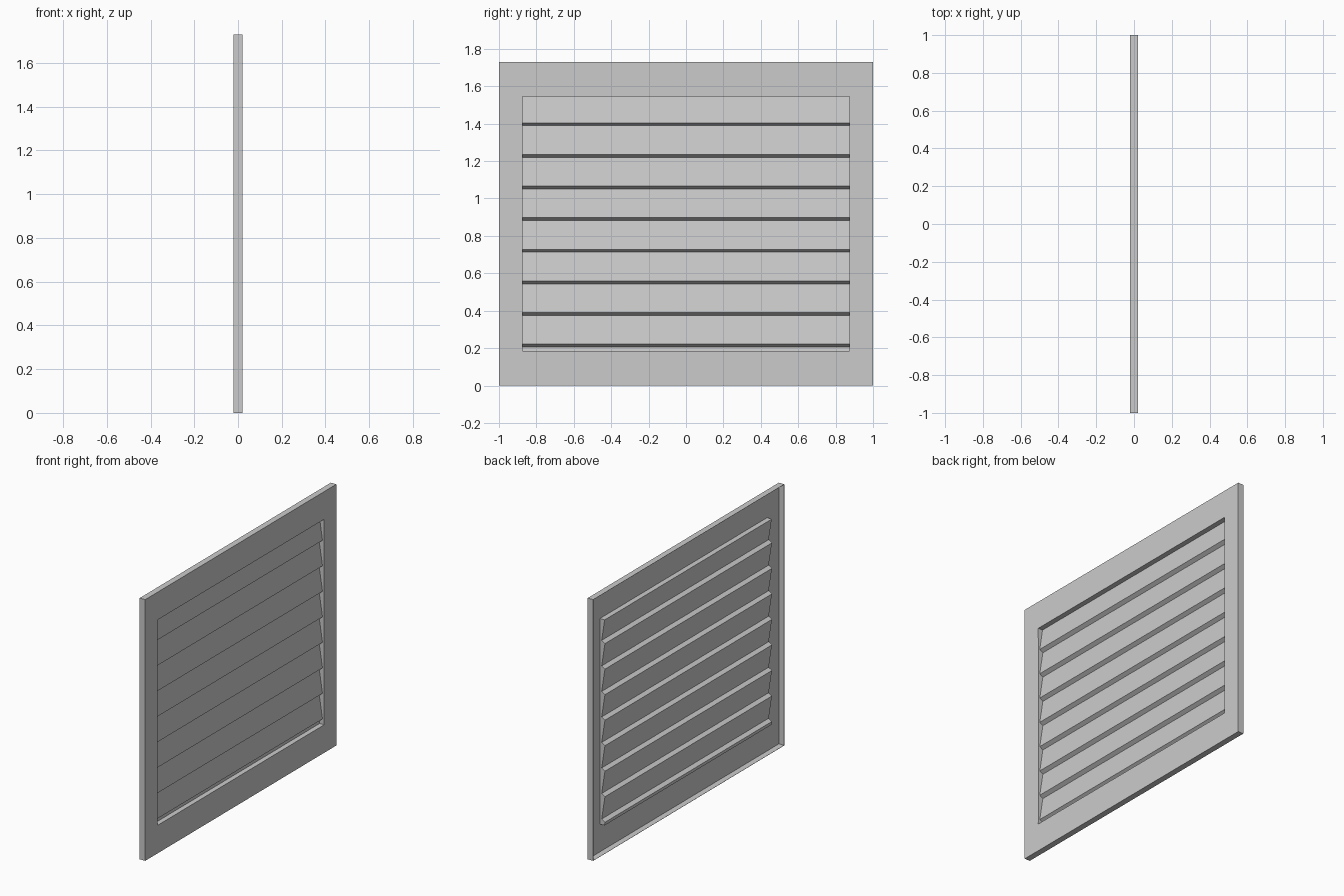
import bpy, bmesh

if "Cube" in bpy.data.objects:
    bpy.data.objects.remove(bpy.data.objects["Cube"])

FRONT, BACK = 0.02, -0.02
H = 1.73                      # overall height
Y0 = 0.874                    # half width of the opening
Z0, Z1 = 0.185, 1.547         # opening bottom and top
STEPS, PITCH, TOP_STEP = 8, 0.169, 1.398


def sheet(name, quads, thickness=0.002):
    """Thin folded sheet made from quads (lists of four points)."""
    bm = bmesh.new()
    for q in quads:
        bm.faces.new([bm.verts.new(p) for p in q])
    bmesh.ops.remove_doubles(bm, verts=bm.verts, dist=1e-5)
    me = bpy.data.meshes.new(name)
    bm.to_mesh(me)
    bm.free()
    ob = bpy.data.objects.new(name, me)
    bpy.context.collection.objects.link(ob)
    mod = ob.modifiers.new("thickness", 'SOLIDIFY')
    mod.thickness = thickness
    mod.offset = -1
    return ob


def rect(x, y, z0, z1):
    return [(x, -y, z0), (x, y, z0), (x, y, z1), (x, -y, z1)]


# frame: flat face around the opening plus a rim folded backwards
outer = rect(FRONT, 1, 0, H)
inner = rect(FRONT, Y0, Z0, Z1)
rim = rect(BACK, 1, 0, H)
quads = []
for i in range(4):
    j = (i + 1) % 4
    quads.append([outer[i], outer[j], inner[j], inner[i]])
    quads.append([rim[i], rim[j], outer[j], outer[i]])
sheet("frame", quads)

# louvre profile (x, z) from top to bottom: slats lean out, then step back
X_BACK, X_OUT = -0.016, 0.008
profile = [(X_BACK + 0.002, Z1)]
for k in range(STEPS):
    z = TOP_STEP - k * PITCH
    profile += [(X_OUT, z + 0.006), (X_BACK, z - 0.009)]
profile.append((X_BACK + 0.003, Z0))

# louvre panel: slats running the full width of the opening
sheet("louvre_slats", [
    [(xa, -Y0, za), (xb, -Y0, zb), (xb, Y0, zb), (xa, Y0, za)]
    for (xa, za), (xb, zb) in zip(profile, profile[1:])])

# opening returns: side walls follow the slat profile, ledges at top and bottom
walls = []
for s in (-1, 1):
    for (xa, za), (xb, zb) in zip(profile, profile[1:]):
        q = [(FRONT, s * Y0, za), (FRONT, s * Y0, zb),
             (xb, s * Y0, zb), (xa, s * Y0, za)]
        walls.append(q if s > 0 else q[::-1])
for (x, z), up in ((profile[0], True), (profile[-1], False)):
    q = [(FRONT, -Y0, z), (FRONT, Y0, z), (x, Y0, z), (x, -Y0, z)]
    walls.append(q if up else q[::-1])
sheet("opening_returns", walls, 0.001)
